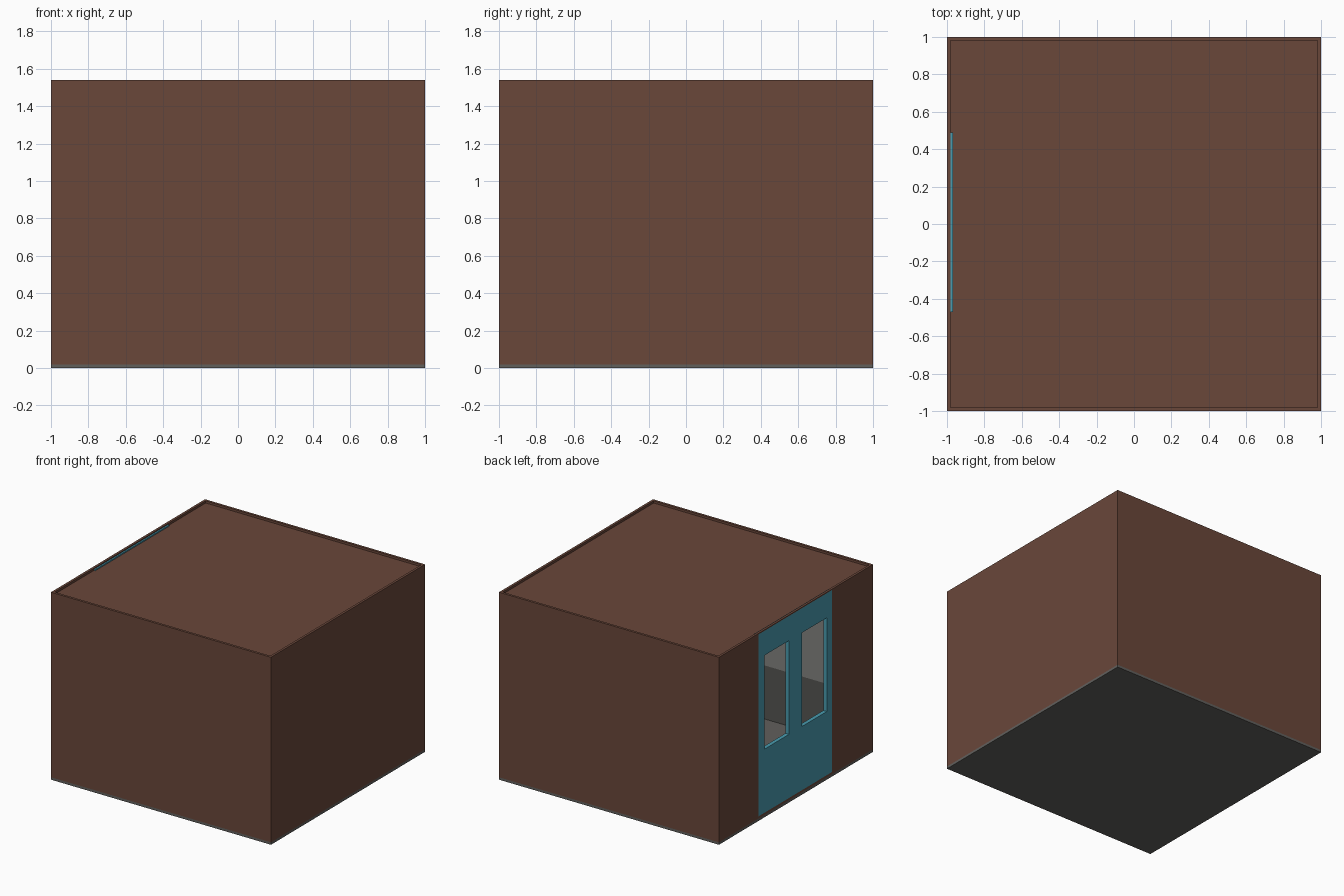
import bpy, bmesh

if "Cube" in bpy.data.objects:
    bpy.data.objects.remove(bpy.data.objects["Cube"])


def material(name, rgb):
    m = bpy.data.materials.new(name)
    m.diffuse_color = (*rgb, 1.0)
    m.use_nodes = True
    m.node_tree.nodes["Principled BSDF"].inputs["Base Color"].default_value = m.diffuse_color
    return m


BROWN = material("brown wall", (0.144, 0.063, 0.042))
TEAL = material("teal door", (0.067, 0.33, 0.43))
FLOOR = material("floor grey", (0.120, 0.116, 0.108))
LIGHT = material("light grey lining", (0.223, 0.223, 0.212))
DARK = material("dark grey lining", (0.089, 0.089, 0.083))

H = 1.54            # full height
T = 0.02            # wall and floor thickness
P = 0.005           # lining thickness
SPLIT = 0.46        # height where the lining changes colour
DOOR = (-0.47, 0.49)
SILL = 0.037


def finish(name, bm, mat):
    bmesh.ops.recalc_face_normals(bm, faces=bm.faces)
    mesh = bpy.data.meshes.new(name)
    bm.to_mesh(mesh)
    bm.free()
    mesh.materials.append(mat)
    ob = bpy.data.objects.new(name, mesh)
    bpy.context.collection.objects.link(ob)
    return ob


def box(name, lo, hi, mat):
    bm = bmesh.new()
    bmesh.ops.create_cube(bm, size=1)
    for v in bm.verts:
        v.co = [hi[i] if v.co[i] > 0 else lo[i] for i in range(3)]
    return finish(name, bm, mat)


def lining(name, lo, hi):
    """Two-tone thin plate on the inside of a wall."""
    box(name + "_lower", (*lo, T), (*hi, SPLIT), DARK)
    box(name + "_upper", (*lo, SPLIT), (*hi, H - 0.04), LIGHT)


def panel(name, x, depth, ys, zs, holes, mat):
    """Slab facing -x made from a grid of cells, with some cells left open."""
    bm = bmesh.new()
    for j in range(len(ys) - 1):
        for k in range(len(zs) - 1):
            if (j, k) not in holes:
                bm.faces.new([bm.verts.new((x, y, z)) for y, z in (
                    (ys[j], zs[k]), (ys[j + 1], zs[k]),
                    (ys[j + 1], zs[k + 1]), (ys[j], zs[k + 1]))])
    bmesh.ops.remove_doubles(bm, verts=bm.verts, dist=1e-5)
    out = bmesh.ops.extrude_face_region(bm, geom=bm.faces[:])
    moved = [g for g in out["geom"] if isinstance(g, bmesh.types.BMVert)]
    bmesh.ops.translate(bm, verts=moved, vec=(depth, 0, 0))
    return finish(name, bm, mat)


# Floor slab and slightly recessed roof
box("floor", (-1, -1, 0), (1, 1, T), FLOOR)
I = 1 - T
box("roof", (-I, -I, H - 0.04), (I, I, H - 0.018), BROWN)
box("ceiling", (-I + 0.015, -I, H - 0.045), (I, I, H - 0.04), LIGHT)

# Front, back and right walls with their linings
box("front_wall", (-1, -1, T), (1, -I, H), BROWN)
box("back_wall", (-1, I, T), (1, 1, H), BROWN)
box("right_wall", (I, -I, T), (1, I, H), BROWN)
lining("front_lining", (-I, -I), (I, -I + P))
lining("back_lining", (-I, I - P), (I, I))
lining("right_lining", (I - P, -I), (I, I))

# Left wall with the doorway cut out
panel("left_wall", -1, T, (-I, *DOOR, I), (T, SILL, H - 0.008, H), {(1, 1)}, BROWN)
lining("left_lining_front", (-I, -I), (-I + P, DOOR[0]))
lining("left_lining_back", (-I, DOOR[1]), (-I + P, I))

# Door with two open windows
panel("door", -1, 0.032, (DOOR[0], -0.40, -0.08, 0.09, 0.41, DOOR[1]),
      (SILL, 0.56, 1.33, H - 0.008), {(1, 1), (3, 1)}, TEAL)
